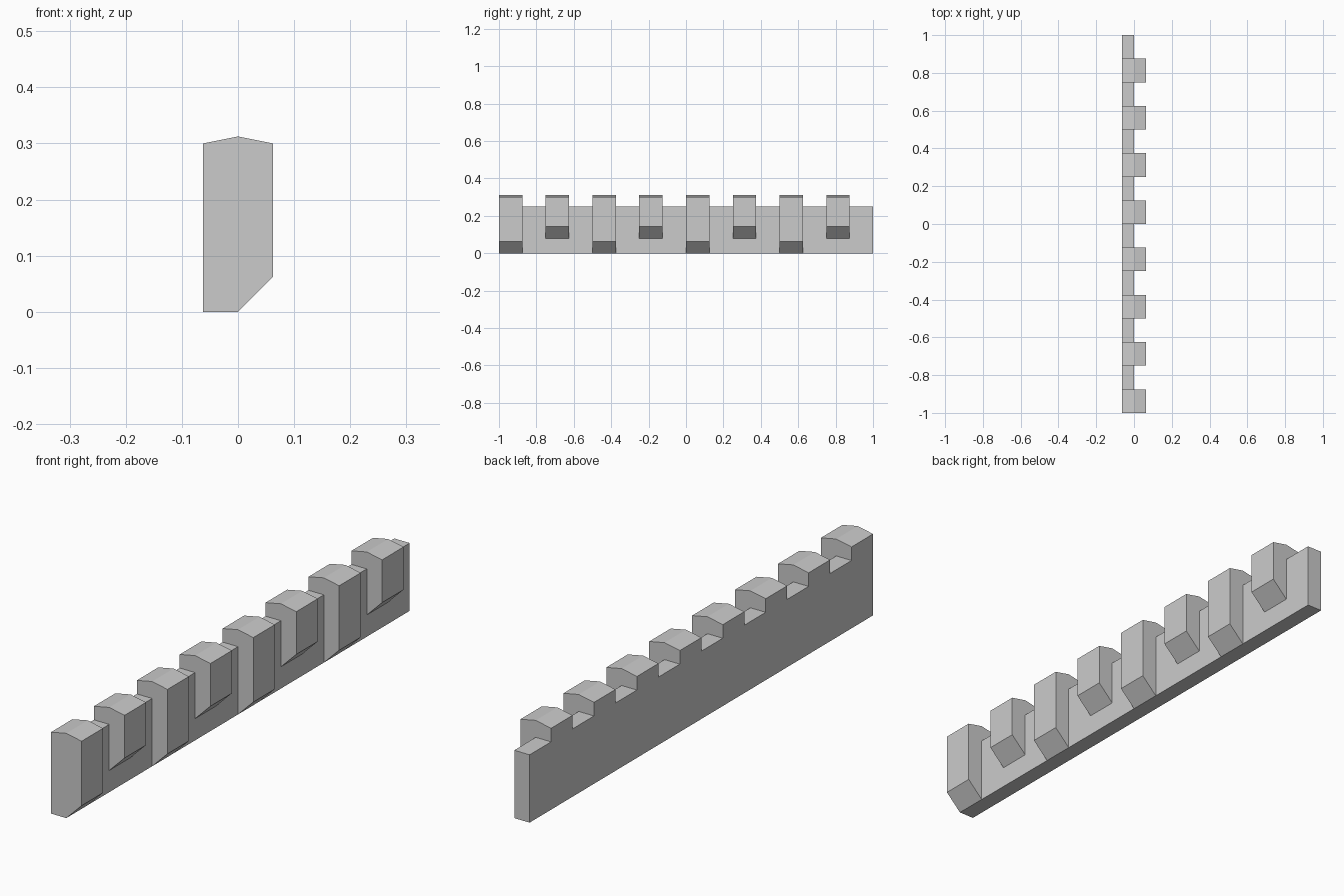
import bpy
import bmesh

cube = bpy.data.objects.get("Cube")
if cube:
    bpy.data.objects.remove(cube, do_unlink=True)

# Single stone colour
GREY = (0.6, 0.6, 0.6, 1.0)
stone = bpy.data.materials.new("stone_grey")
stone.use_nodes = True
stone.diffuse_color = GREY
stone.node_tree.nodes["Principled BSDF"].inputs["Base Color"].default_value = GREY

HALF = 0.0625      # half thickness, also the wall thickness
WALL_TOP = 0.25
TOOTH = 0.125      # merlon length along y
PITCH = 0.25       # merlon spacing
EAVE, RIDGE = 0.30, 0.3125


def extrude_profile(name, profile, y0, length):
    """Prism with an (x, z) cross-section running along y."""
    bm = bmesh.new()
    face = bm.faces.new([bm.verts.new((x, y0, z)) for x, z in profile])
    out = bmesh.ops.extrude_face_region(bm, geom=[face])
    moved = [g for g in out["geom"] if isinstance(g, bmesh.types.BMVert)]
    bmesh.ops.translate(bm, verts=moved, vec=(0, length, 0))
    bmesh.ops.recalc_face_normals(bm, faces=bm.faces)
    mesh = bpy.data.meshes.new(name)
    bm.to_mesh(mesh)
    bm.free()
    mesh.materials.append(stone)
    obj = bpy.data.objects.new(name, mesh)
    bpy.context.collection.objects.link(obj)
    return obj


# Long thin wall
extrude_profile("wall", [(-HALF, 0), (0, 0), (0, WALL_TOP), (-HALF, WALL_TOP)], -1, 2)

# Merlons hooked over the wall, alternating full and short buttresses
for i in range(8):
    foot = 0.08 if i % 2 else 0.0
    profile = [(0, foot), (HALF, foot + HALF), (HALF, EAVE), (0, RIDGE),
               (-HALF, EAVE), (-HALF, WALL_TOP), (0, WALL_TOP)]
    kind = "short" if i % 2 else "long"
    extrude_profile(f"{kind}_merlon_{i + 1}", profile, -1 + i * PITCH, TOOTH)
